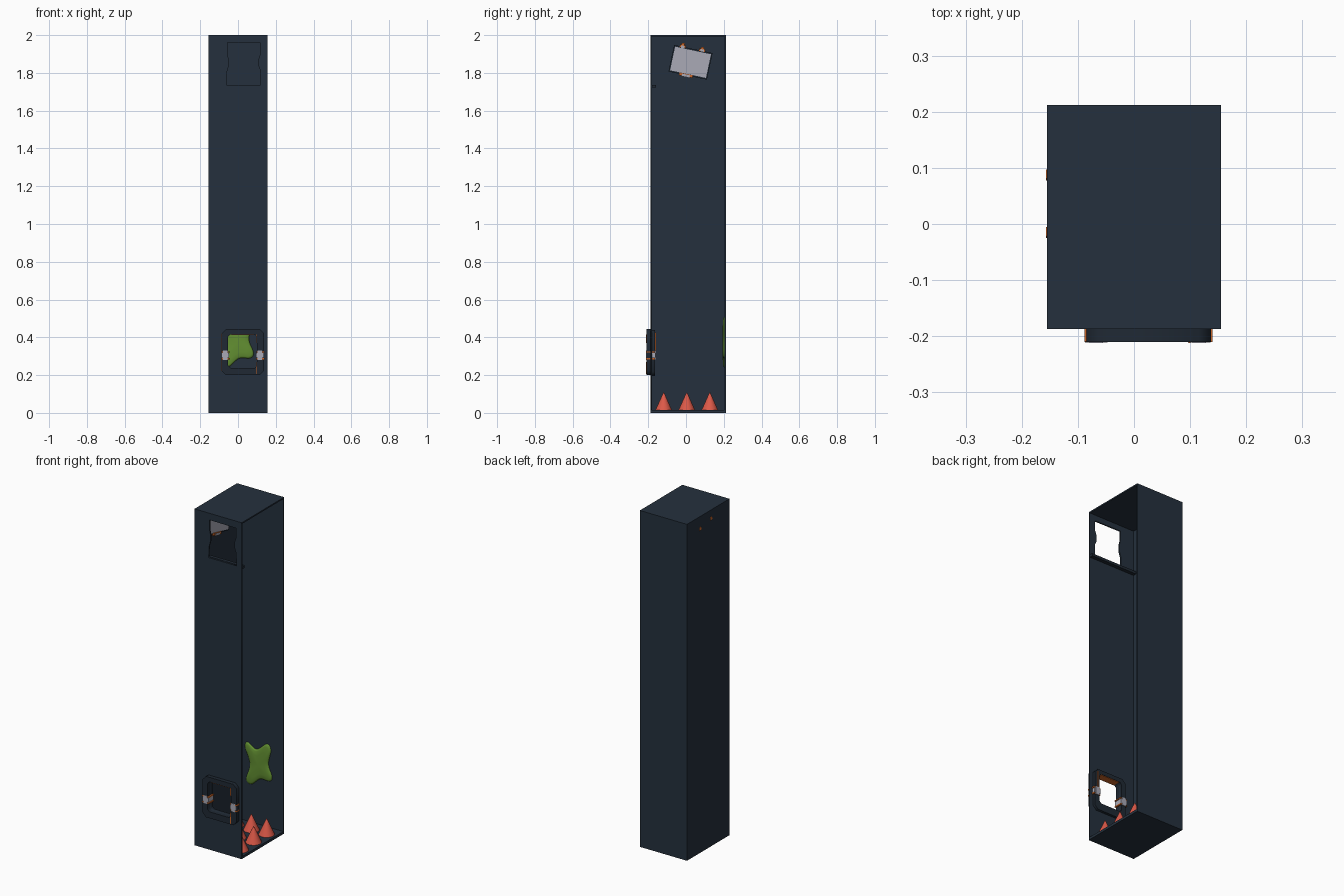
import bpy, bmesh, math
from mathutils import Matrix, Vector

if "Cube" in bpy.data.objects:
    bpy.data.objects.remove(bpy.data.objects["Cube"])


def material(name, rgb):
    m = bpy.data.materials.new(name)
    m.diffuse_color = (*rgb, 1)
    m.use_nodes = True
    m.node_tree.nodes["Principled BSDF"].inputs["Base Color"].default_value = m.diffuse_color
    return m


NAVY = material("dark navy", (0.018, 0.030, 0.047))
DARK = material("frame navy", (0.014, 0.022, 0.034))
RED = material("coral red", (0.72, 0.10, 0.065))
GREEN = material("moss green", (0.125, 0.28, 0.032))
GREY = material("pale grey", (0.40, 0.40, 0.47))
ORANGE = material("burnt orange", (0.60, 0.13, 0.02))


def add(name, mesh, mat):
    ob = bpy.data.objects.new(name, mesh)
    bpy.context.collection.objects.link(ob)
    mesh.materials.clear()
    mesh.materials.append(mat)
    return ob


def box(name, lo, hi, mat, matrix=None):
    """Box between two corners, optionally moved by a matrix."""
    bm = bmesh.new()
    bmesh.ops.create_cube(bm, size=1)
    lo, hi = Vector(lo), Vector(hi)
    for v in bm.verts:
        v.co = Vector([a + (b - a) * (c + 0.5) for a, b, c in zip(lo, hi, v.co)])
    if matrix:
        bm.transform(matrix)
    me = bpy.data.meshes.new(name)
    bm.to_mesh(me)
    bm.free()
    return add(name, me, mat)


def plate(name, loops, y0, y1, mat):
    """Flat plate in the xz plane; first loop is the outline, the rest are holes."""
    cu = bpy.data.curves.new(name, 'CURVE')
    cu.dimensions = '2D'
    cu.fill_mode = 'BOTH'
    cu.extrude = (y1 - y0) / 2
    for loop in loops:
        sp = cu.splines.new('POLY')
        sp.points.add(len(loop) - 1)
        for p, (x, z) in zip(sp.points, loop):
            p.co = (x, z, 0, 1)
        sp.use_cyclic_u = True
    tmp = bpy.data.objects.new(name + "_tmp", cu)
    bpy.context.collection.objects.link(tmp)
    dg = bpy.context.evaluated_depsgraph_get()
    me = bpy.data.meshes.new_from_object(tmp.evaluated_get(dg))
    bpy.data.objects.remove(tmp)
    me.transform(Matrix.Translation((0, (y0 + y1) / 2, 0)) @ Matrix.Rotation(math.pi / 2, 4, 'X'))
    return add(name, me, mat)


def rect(x0, x1, z0, z1):
    return [(x0, z0), (x1, z0), (x1, z1), (x0, z1)]


def octagon(x0, x1, z0, z1, c):
    return [(x0 + c, z0), (x1 - c, z0), (x1, z0 + c), (x1, z1 - c),
            (x1 - c, z1), (x0 + c, z1), (x0, z1 - c), (x0, z0 + c)]


def smooth_loop(pts, n=6):
    """Closed Catmull-Rom loop."""
    out = []
    for i in range(len(pts)):
        a, b, c, d = (Vector(pts[(i + k) % len(pts)]) for k in (-1, 0, 1, 2))
        for j in range(n):
            t = j / n
            out.append(0.5 * (2 * b + (c - a) * t + (2 * a - 5 * b + 4 * c - d) * t * t
                              + (3 * b - a - 3 * c + d) * t ** 3))
    return out


X, Y0, Y1, T = 0.155, -0.187, 0.212, 0.008

# Shaft: closed at the left, back, top and bottom, open at the right
box("left_wall", (-X, Y0, 0), (-X + T, Y1, 2), NAVY)
box("back_wall", (-X + T, Y1 - T, 0), (X, Y1, 2), NAVY)
box("roof", (-X + T, Y0, 2 - T), (X, Y1 - T, 2), NAVY)
box("floor", (-X + T, Y0, 0), (X, Y1 - T, 0.015), NAVY)

# Front wall with the ragged upper window and the lower hatch hole
upper = [(-0.062, 1.735), (0.12, 1.735), (0.119, 1.81), (0.109, 1.835), (0.109, 1.875),
         (0.118, 1.90), (0.118, 1.958), (-0.056, 1.96), (-0.056, 1.90), (-0.050, 1.875),
         (-0.050, 1.835), (-0.060, 1.80)]
hatch = octagon(-0.052, 0.10, 0.238, 0.416, 0.012)
plate("front_wall", [rect(-X + T, X, 0.015, 2 - T), upper, hatch], Y0, Y0 + T, NAVY)
box("window_ledge", (-X + T, Y0 + T, 1.722), (X, -0.158, 1.737), DARK)

# Hatch frame: outer chamfered ring, thin wall flange and inner ring
outer = octagon(-0.085, 0.137, 0.2, 0.443, 0.022)
plate("hatch_frame", [outer, hatch], -0.210, Y0, DARK)
plate("hatch_inner_frame", [octagon(-0.08, 0.132, 0.195, 0.44, 0.022), hatch],
      Y0 + T, -0.164, DARK)

# Orange seals along the hatch frame
box("outer_seal", (-0.088, -0.209, 0.222), (-0.084, Y0, 0.42), ORANGE)
box("lower_seal", (0.097, -0.212, 0.205), (0.101, -0.19, 0.27), ORANGE)
box("upper_seal", (0.097, -0.212, 0.37), (0.101, -0.19, 0.416), ORANGE)
box("top_seal", (-0.035, -0.208, 0.413), (0.085, -0.166, 0.417), ORANGE)
box("inner_seal", (0.110, -0.166, 0.325), (0.115, -0.160, 0.425), ORANGE)

# Grey latches wrapped round both sides of the hatch frame
for side, x in (("left", -0.067), ("right", 0.116)):
    box(side + "_latch_band", (x - 0.020, -0.2115, 0.292), (x + 0.020, -0.162, 0.318), GREY)
    box(side + "_latch_plate", (x - 0.012, -0.212, 0.281), (x + 0.012, -0.160, 0.329), GREY)
    for z in (0.283, 0.319):
        box(side + "_latch_strap", (x - 0.021, -0.2105, z), (x + 0.0235, -0.163, z + 0.007), ORANGE)

# Tilted mirror on the inside of the left wall
tilt = Matrix.Translation((-X + T, 0.024, 1.856)) @ Matrix.Rotation(math.radians(-12), 4, 'X')
box("mirror_frame", (0, -0.104, -0.072), (0.008, 0.104, 0.072), DARK, tilt)
box("mirror", (0.004, -0.097, -0.064), (0.011, 0.097, 0.064), GREY, tilt)
for u, v, w in ((-0.058, 0.074, 0.016), (0.047, 0.076, 0.016), (-0.010, -0.072, 0.036)):
    box("mirror_clip", (-0.002, u - w, v - 0.007), (0.014, u + w, v + 0.007), ORANGE, tilt)
    box("mirror_clip_plate", (0, u - w * 0.6, v - 0.010), (0.016, u + w * 0.6, v + 0.004), GREY, tilt)
for u in (-0.058, 0.047):
    box("clip_pin", (-0.0095, u - 0.008, 0.074), (0.012, u + 0.008, 0.092), ORANGE, tilt)

# Floor spikes in a three by three grid
for cx in (-0.1, 0, 0.1):
    for cy in (-0.118, 0.004, 0.126):
        bm = bmesh.new()
        bmesh.ops.create_cone(bm, cap_ends=True, segments=32, radius1=0.044, radius2=0.002,
                              depth=0.094, matrix=Matrix.Translation((cx, cy, 0.061)))
        for f in bm.faces:
            f.smooth = len(f.verts) == 4
        me = bpy.data.meshes.new("spike")
        bm.to_mesh(me)
        bm.free()
        add("spike", me, RED)

# Domed slime splat on the back wall
pts = [(-0.095, 0.455), (-0.078, 0.485), (-0.02, 0.458), (0.048, 0.508), (0.074, 0.475),
       (0.058, 0.39), (0.082, 0.32), (0.066, 0.290), (0.005, 0.288), (-0.055, 0.24),
       (-0.088, 0.262), (-0.062, 0.36)]
loop = smooth_loop(pts)
centre = Vector((-0.003, 0.37))
bm = bmesh.new()
rings = []
for s, h in ((1, 0), (0.97, 0.005), (0.88, 0.008), (0.6, 0.010)):
    rings.append([bm.verts.new((p.x, Y1 - T - h, p.y))
                  for p in (centre + (q - centre) * s for q in loop)])
tip = bm.verts.new((centre.x, Y1 - T - 0.011, centre.y))
n = len(loop)
for i in range(n):
    j = (i + 1) % n
    for a, b in zip(rings, rings[1:]):
        bm.faces.new((a[i], a[j], b[j], b[i]))
    bm.faces.new((rings[-1][i], rings[-1][j], tip))
bmesh.ops.recalc_face_normals(bm, faces=bm.faces)
if sum(f.normal.y for f in bm.faces) > 0:
    bmesh.ops.reverse_faces(bm, faces=bm.faces)
for f in bm.faces:
    f.smooth = True
me = bpy.data.meshes.new("slime_splat")
bm.to_mesh(me)
bm.free()
add("slime_splat", me, GREEN)
